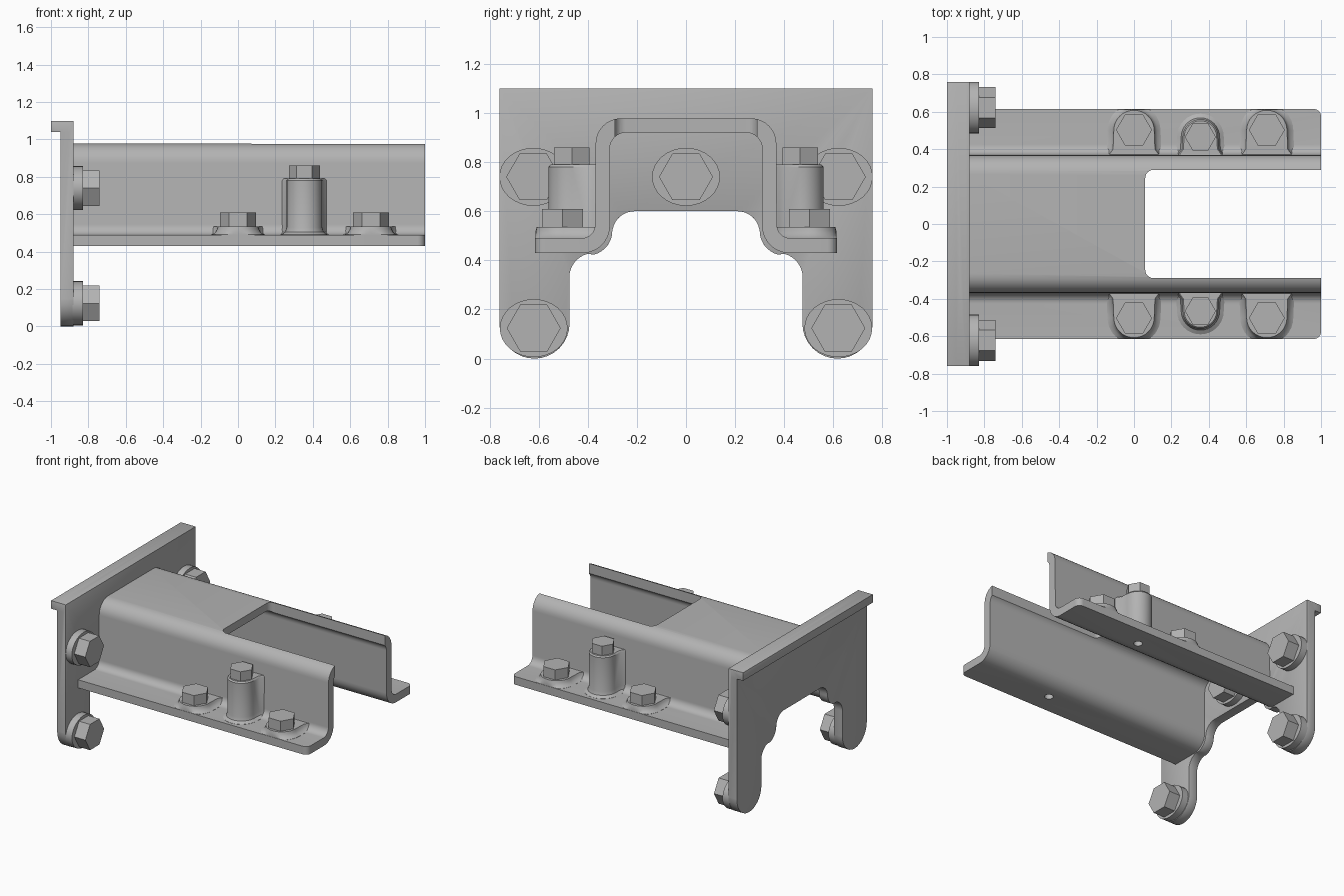
import bpy, bmesh
from math import sin, cos, pi, radians

old = bpy.data.objects.get("Cube")
if old:
    bpy.data.objects.remove(old, do_unlink=True)

steel = bpy.data.materials.new("grey steel")
steel.use_nodes = True
colour = (0.45, 0.45, 0.45, 1)
steel.diffuse_color = colour
steel.node_tree.nodes["Principled BSDF"].inputs["Base Color"].default_value = colour


def loft(name, rings):
    """Skin a stack of equal-length outlines and cap both ends."""
    bm = bmesh.new()
    rows = [[bm.verts.new(p) for p in ring] for ring in rings]
    n = len(rows[0])
    bm.faces.new(rows[0])
    bm.faces.new(rows[-1])
    for a, b in zip(rows, rows[1:]):
        for i in range(n):
            j = (i + 1) % n
            bm.faces.new((a[i], a[j], b[j], b[i]))
    bmesh.ops.recalc_face_normals(bm, faces=bm.faces)
    mesh = bpy.data.meshes.new(name)
    bm.to_mesh(mesh)
    bm.free()
    mesh.materials.append(steel)
    obj = bpy.data.objects.new(name, mesh)
    bpy.context.collection.objects.link(obj)
    return obj


def along_x(name, outline, x0, x1):
    return loft(name, [[(x, y, z) for y, z in outline] for x in (x0, x1)])


def along_z(name, outline, z0, z1):
    return loft(name, [[(x, y, z) for x, y in outline] for z in (z0, z1)])


def arc(cx, cy, r, start, end, steps=8, stretch=1):
    angles = [radians(start + (end - start) * i / steps) for i in range(steps + 1)]
    return [(cx + stretch * r * cos(a), cy + r * sin(a)) for a in angles]


def ring(cx, cy, r, count, stretch=1):
    return arc(cx, cy, r, 0, 360, count, stretch)[:-1]


def rounded_rect(x0, x1, y, r):
    return (arc(x1 - r, y - r, r, 0, 90) + arc(x0 + r, y - r, r, 90, 180)
            + arc(x0 + r, r - y, r, 180, 270) + arc(x1 - r, r - y, r, 270, 360))


def mirrored(half):
    """Complete an outline that is symmetric about its second axis."""
    return half + [(-y, z) for y, z in reversed(half)]


def carve(target, cutter, operation):
    cutter.hide_render = True
    mod = target.modifiers.new("carve", "BOOLEAN")
    mod.operation = operation
    mod.solver = "EXACT"
    mod.object = cutter
    apply_modifier(target, mod)
    bpy.data.objects.remove(cutter, do_unlink=True)


def apply_modifier(obj, mod):
    bpy.context.view_layer.objects.active = obj
    bpy.ops.object.modifier_apply(modifier=mod.name)


parts = []

# End plate: two rounded legs with a stepped arch between them
leg_arch = ([(0.76, 1.1), (0.76, 0.145)] + arc(0.617, 0.143, 0.143, 0, -180, 16)
            + arc(0.375, 0.33, 0.1, 0, 75) + arc(0.40, 0.52, 0.1, 255, 180)
            + arc(0.21, 0.51, 0.09, 0, 90))
plate = along_x("end_plate", mirrored(leg_arch), -0.95, -0.88)
lip = along_x("top_lip", [(-0.76, 1.04), (0.76, 1.04), (0.76, 1.1), (-0.76, 1.1)], -1, -0.90)
carve(plate, lip, "UNION")
bevel = plate.modifiers.new("soft edges", "BEVEL")
bevel.width = 0.008
bevel.segments = 2
bevel.limit_method = "ANGLE"
bevel.angle_limit = radians(60)
apply_modifier(plate, bevel)
parts.append(plate)

# Hat-shaped channel: roof, walls and outward flanges
outer = (arc(0.265, 0.875, 0.103, 90, 0) + arc(0.425, 0.545, 0.055, 180, 270)
         + [(0.62, 0.49)])
inner = ([(0.62, 0.43)] + arc(0.42, 0.54, 0.11, 270, 180)
         + arc(0.245, 0.855, 0.065, 0, 90))
half_outer = outer + inner
channel = along_x("channel", mirrored(half_outer), -0.89, 1)
# Round the flange corners, then open the roof
carve(channel, along_z("corner_cutter", rounded_rect(-1.2, 1, 0.615, 0.04), 0.3, 1.2), "INTERSECT")
carve(channel, along_z("roof_cutter", rounded_rect(0.06, 1.5, 0.29, 0.045), 0.7, 1.2), "DIFFERENCE")
# Small holes under the tall bosses
for side in (-1, 1):
    carve(channel, along_z("hole_cutter", ring(0.355, 0.465 * side, 0.03, 16), 0.38, 0.6), "DIFFERENCE")
parts.append(channel)


def tab_outline(cx, cy, r, grow, side):
    """Round-nosed tab that flares where it meets the wall."""
    w = r + grow
    half = [(w + 0.03, 0.355), (w + 0.02, 0.378), (w + 0.004, 0.40)]
    pts = half + arc(0, cy, w, 0, 180, 16) + [(-x, y) for x, y in reversed(half)]
    return [(cx + x, side * min(y, 0.613)) for x, y in pts]


def tab(name, cx, cy, r, levels, side):
    return loft(name, [[(x, y, z) for x, y in tab_outline(cx, cy, r, g, side)] for g, z in levels])


# Flange tabs and their bolts on both sides
for side, word in ((-1, "front"), (1, "back")):
    for place, cx in (("inner", 0), ("outer", 0.71)):
        levels = [(0.03, 0.48), (0.03, 0.491), (0.01, 0.502), (0, 0.52), (-0.004, 0.535)]
        parts.append(tab(f"{word}_{place}_pad", cx, 0.5, 0.112, levels, side))
        parts.append(along_z(f"{word}_{place}_bolt", ring(cx, 0.503 * side, 0.096, 6), 0.53, 0.61))
    levels = [(0.03, 0.485), (0.03, 0.491), (0.008, 0.505), (0, 0.53), (0, 0.78), (-0.008, 0.79)]
    parts.append(tab(f"{word}_tall_boss", 0.355, 0.465, 0.095, levels, side))
    parts.append(along_z(f"{word}_boss_bolt", ring(0.355, 0.465 * side, 0.083, 6), 0.785, 0.86))

# Plate bolts on washers
for name, y, z in (("front_upper", -0.622, 0.74), ("back_upper", 0.622, 0.74), ("middle", 0, 0.74),
                   ("front_lower", -0.62, 0.124), ("back_lower", 0.62, 0.124)):
    parts.append(along_x(f"{name}_washer", ring(y, z, 0.118, 32, 1.17), -0.885, -0.83))
    parts.append(along_x(f"{name}_plate_bolt", ring(y, z, 0.11, 6), -0.835, -0.74))

# Smooth the curved surfaces and keep the hard edges
bpy.ops.object.select_all(action="DESELECT")
for obj in parts:
    obj.select_set(True)
bpy.context.view_layer.objects.active = parts[0]
bpy.ops.object.shade_smooth_by_angle(angle=radians(35))
